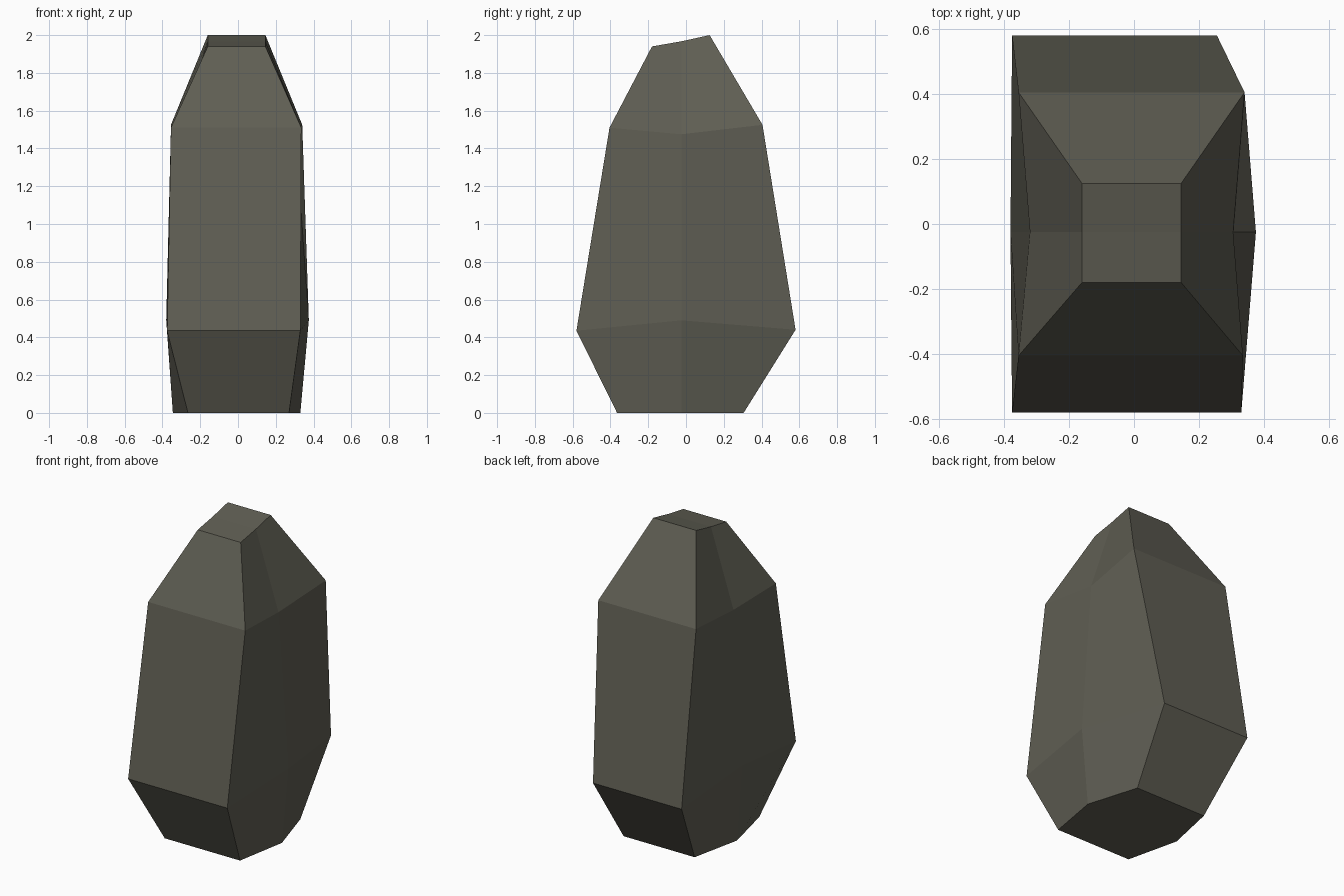
import bpy, bmesh

if "Cube" in bpy.data.objects:
    bpy.data.objects.remove(bpy.data.objects["Cube"])

# Single flat stone colour
stone = bpy.data.materials.new("dark olive grey stone")
stone.diffuse_color = (0.115, 0.112, 0.087, 1)
stone.use_nodes = True
stone.node_tree.nodes["Principled BSDF"].inputs["Base Color"].default_value = stone.diffuse_color


def section(front, middle, back):
    """Six-point cross-section; each row is (x_left, x_right, y, z)."""
    (fl, fr, fy, fz), (ml, mr, my, mz), (bl, br, by, bz) = front, middle, back
    return [(fl, fy, fz), (fr, fy, fz), (mr, my, mz),
            (br, by, bz), (bl, by, bz), (ml, my, mz)]


# Cross-sections from base to tip
sections = [
    section((-0.265, 0.27, -0.365, 0.0), (-0.345, 0.33, -0.025, 0.0), (-0.275, 0.23, 0.305, 0.0)),
    section((-0.375, 0.33, -0.58, 0.435), (-0.38, 0.375, -0.025, 0.49), (-0.375, 0.255, 0.58, 0.44)),
    section((-0.355, 0.335, -0.405, 1.51), (-0.32, 0.305, -0.025, 1.475), (-0.355, 0.34, 0.405, 1.525)),
    section((-0.16, 0.145, -0.18, 1.94), (-0.16, 0.145, -0.025, 1.967), (-0.16, 0.145, 0.125, 2.0)),
]

bm = bmesh.new()
rings = [[bm.verts.new(p) for p in s] for s in sections]

# Sides of the boulder
for low, high in zip(rings, rings[1:]):
    for i in range(6):
        j = (i + 1) % 6
        bm.faces.new((low[i], low[j], high[j], high[i]))

# Flat base and the two-part sloping tip
bm.faces.new(rings[0][::-1])
t = rings[-1]
bm.faces.new((t[0], t[1], t[2], t[5]))
bm.faces.new((t[5], t[2], t[3], t[4]))
bmesh.ops.recalc_face_normals(bm, faces=bm.faces[:])

mesh = bpy.data.meshes.new("standing_rock")
bm.to_mesh(mesh)
bm.free()
mesh.materials.append(stone)
rock = bpy.data.objects.new("standing_rock", mesh)
bpy.context.collection.objects.link(rock)
